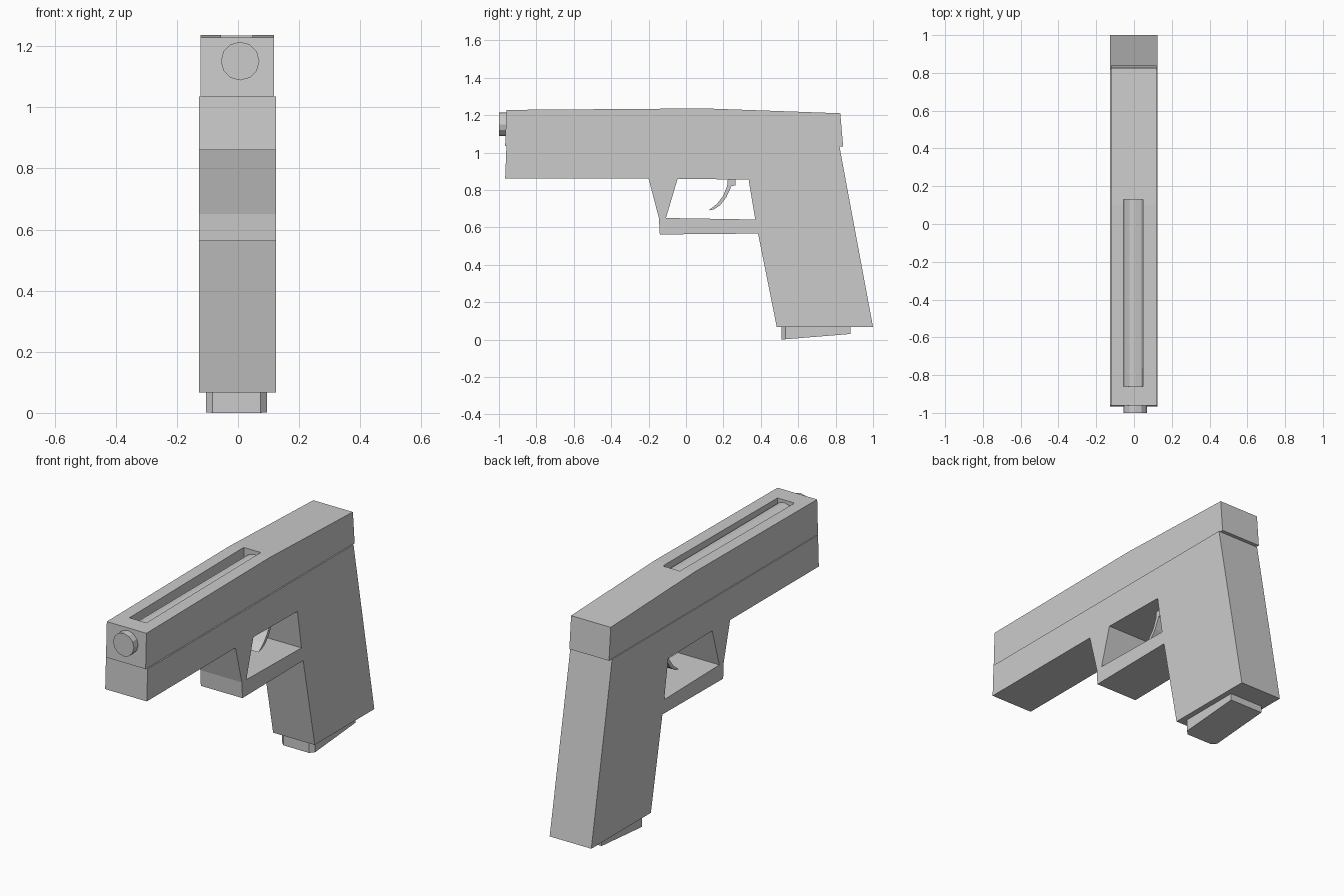
import bpy, bmesh, math
from mathutils import Vector

if "Cube" in bpy.data.objects:
    bpy.data.objects.remove(bpy.data.objects["Cube"])


def prism(name, profile, x0, x1):
    """Extrude a (y, z) side profile from x0 to x1."""
    bm = bmesh.new()
    face = bm.faces.new([bm.verts.new((x0, y, z)) for y, z in profile])
    ext = bmesh.ops.extrude_face_region(bm, geom=[face])
    moved = [v for v in ext["geom"] if isinstance(v, bmesh.types.BMVert)]
    bmesh.ops.translate(bm, verts=moved, vec=Vector((x1 - x0, 0, 0)))
    bmesh.ops.recalc_face_normals(bm, faces=bm.faces[:])
    mesh = bpy.data.meshes.new(name)
    bm.to_mesh(mesh)
    bm.free()
    obj = bpy.data.objects.new(name, mesh)
    bpy.context.collection.objects.link(obj)
    return obj


def cut(target, cutter):
    """Subtract a cutter and hide it."""
    mod = target.modifiers.new("cut", 'BOOLEAN')
    mod.operation = 'DIFFERENCE'
    mod.solver = 'EXACT'
    mod.object = cutter
    bpy.context.view_layer.objects.active = target
    bpy.ops.object.modifier_apply(modifier=mod.name)
    bpy.data.objects.remove(cutter)


# Lower frame with grip and guard
frame = prism("frame", [(-0.96, 1.035), (-0.967, 0.86), (-0.2, 0.86),
                        (-0.145, 0.65), (-0.14, 0.562), (0.385, 0.567),
                        (0.485, 0.067), (1.0, 0.067), (0.82, 1.035)],
              -0.127, 0.125)
cut(frame, prism("guard_hole", [(-0.045, 0.86), (0.335, 0.855),
                                (0.37, 0.642), (-0.107, 0.65)], -0.3, 0.3))

# Upper slide with a long open slot
slide = prism("slide", [(-0.967, 1.035), (-0.96, 1.228), (0.1, 1.236),
                        (0.825, 1.21), (0.84, 1.033)], -0.122, 0.118)
cut(slide, prism("slot_cutter", [(-0.86, 1.13), (-0.86, 1.4),
                                 (0.13, 1.4), (0.13, 1.13)], -0.055, 0.048))

# Twelve-sided barrel
bpy.ops.mesh.primitive_cylinder_add(vertices=12, radius=0.063, depth=1.14,
                                    location=(0.007, -0.43, 1.151),
                                    rotation=(math.pi / 2, 0, 0))
bpy.context.object.name = "barrel"

# Curved trigger
prism("trigger", [(0.225, 0.87), (0.265, 0.87), (0.265, 0.825), (0.243, 0.82),
                  (0.215, 0.76), (0.185, 0.72), (0.15, 0.697), (0.12, 0.69),
                  (0.165, 0.725), (0.2, 0.77), (0.22, 0.82)], -0.04, 0.04)

# Magazine base: slanted underside, chamfered front corners
base = prism("magazine_base", [(0.51, 0.0), (0.88, 0.03),
                               (0.88, 0.075), (0.51, 0.075)], -0.105, 0.095)
bm = bmesh.new()
bm.from_mesh(base.data)
corners = [e for e in bm.edges if all(v.co.y < 0.52 for v in e.verts)
           and abs(e.verts[0].co.z - e.verts[1].co.z) > 0.05]
bmesh.ops.bevel(bm, geom=corners, offset=0.022, segments=1, affect='EDGES')
bm.to_mesh(base.data)
bm.free()
